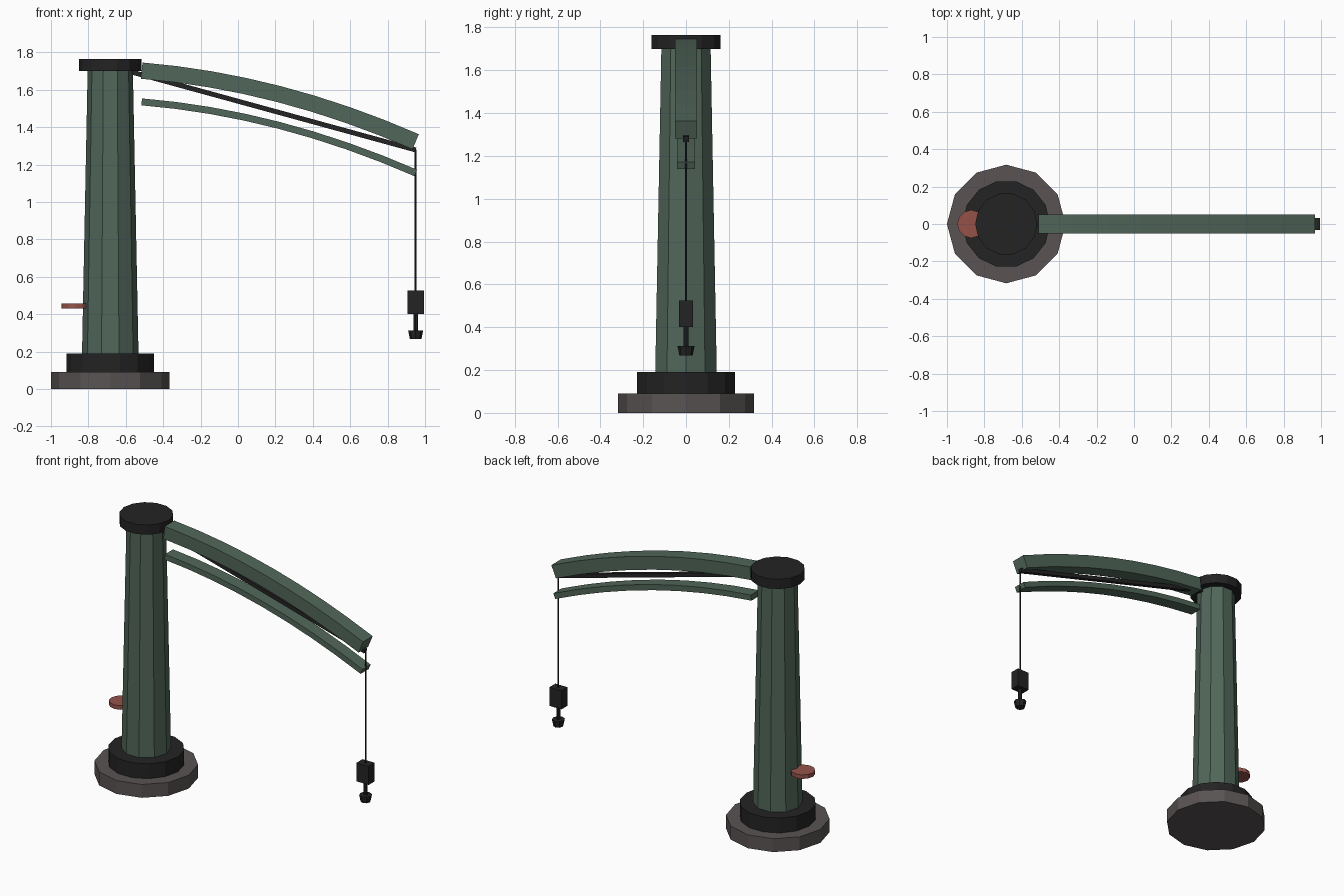
import bpy, bmesh, math
from mathutils import Vector

cube = bpy.data.objects.get("Cube")
if cube:
    bpy.data.objects.remove(cube, do_unlink=True)


def material(name, rgb):
    m = bpy.data.materials.new(name)
    m.use_nodes = True
    m.diffuse_color = (*rgb, 1)
    m.node_tree.nodes["Principled BSDF"].inputs["Base Color"].default_value = (*rgb, 1)
    return m


GREEN = material("painted green", (0.083, 0.135, 0.102))
BLACK = material("black iron", (0.017, 0.017, 0.017))
STONE = material("grey stone", (0.1, 0.088, 0.086))
RED = material("red seat paint", (0.3, 0.085, 0.068))

TOWER_X = -0.683
HOOK_X = 0.95


def finish(name, bm, mat):
    bmesh.ops.recalc_face_normals(bm, faces=bm.faces)
    me = bpy.data.meshes.new(name)
    bm.to_mesh(me)
    bm.free()
    me.materials.append(mat)
    ob = bpy.data.objects.new(name, me)
    bpy.context.collection.objects.link(ob)
    return ob


def drum(name, x, z0, z1, r0, r1, sides, mat):
    """Upright prism or frustum with a corner pointing along x."""
    bm = bmesh.new()
    rings = [[bm.verts.new((x + r * math.cos(math.tau * i / sides),
                            r * math.sin(math.tau * i / sides), z))
              for i in range(sides)] for z, r in ((z0, r0), (z1, r1))]
    for i in range(sides):
        j = (i + 1) % sides
        bm.faces.new((rings[0][i], rings[0][j], rings[1][j], rings[1][i]))
    for ring in rings:
        bm.faces.new(ring)
    return finish(name, bm, mat)


def beam(name, path, width, height, mat):
    """Rectangular section swept along (x, z) points."""
    bm = bmesh.new()
    pts = [Vector(p) for p in path]
    rings = []
    for i, p in enumerate(pts):
        d = (pts[min(i + 1, len(pts) - 1)] - pts[max(i - 1, 0)]).normalized()
        up = Vector((-d.y, d.x)) * height / 2
        rings.append([bm.verts.new((p.x + s * up.x, y * width / 2, p.y + s * up.y))
                      for y, s in ((-1, -1), (1, -1), (1, 1), (-1, 1))])
    for a, b in zip(rings, rings[1:]):
        for k in range(4):
            n = (k + 1) % 4
            bm.faces.new((a[k], a[n], b[n], b[k]))
    bm.faces.new(rings[0])
    bm.faces.new(rings[-1])
    return finish(name, bm, mat)


def arc(z, steps=8):
    """Drooping curve of the jib."""
    x0 = -0.515
    return [(x0 + (HOOK_X - x0) * t, z - 0.12 * t - 0.26 * t * t)
            for t in (i / steps for i in range(steps + 1))]


# Tower
drum("stone_base", TOWER_X, 0, 0.09, 0.317, 0.317, 12, STONE)
drum("base_collar", TOWER_X, 0.09, 0.19, 0.234, 0.234, 14, BLACK)
drum("column", TOWER_X, 0.19, 1.70, 0.151, 0.121, 10, GREEN)
drum("column_cap", TOWER_X, 1.70, 1.765, 0.166, 0.166, 14, BLACK)
drum("seat", -0.87, 0.43, 0.457, 0.075, 0.075, 12, RED)

# Jib
beam("upper_jib", arc(1.702), 0.102, 0.087, GREEN)
beam("lower_jib", arc(1.535), 0.086, 0.037, GREEN)
beam("tie_strut", [(-0.6, 1.703), (HOOK_X, 1.278)], 0.026, 0.026, BLACK)

# Hanging tackle
drum("cable", HOOK_X, 0.52, 1.28, 0.0055, 0.0055, 6, BLACK)
beam("pulley_block", [(HOOK_X - 0.045, 0.463), (HOOK_X + 0.045, 0.463)], 0.064, 0.125, BLACK)
drum("hook_shank", HOOK_X, 0.3, 0.402, 0.012, 0.012, 8, BLACK)
drum("hook_weight", HOOK_X, 0.267, 0.312, 0.031, 0.04, 8, BLACK)
